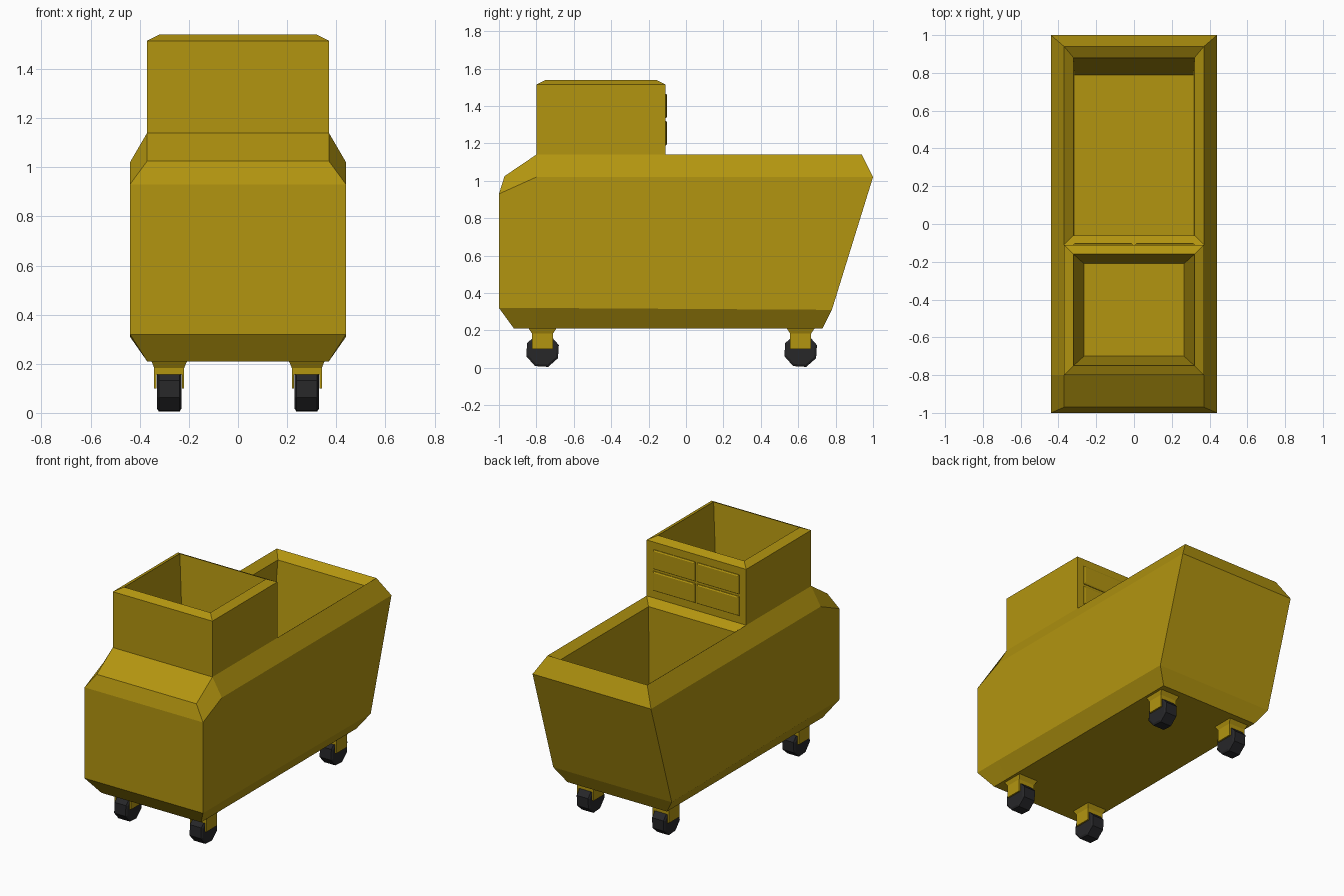
import bpy, bmesh, math

if "Cube" in bpy.data.objects:
    bpy.data.objects.remove(bpy.data.objects["Cube"])


def material(name, col):
    m = bpy.data.materials.new(name)
    m.diffuse_color = (*col, 1)
    m.use_nodes = True
    m.node_tree.nodes["Principled BSDF"].inputs["Base Color"].default_value = m.diffuse_color
    return m


MUSTARD = material("mustard_paint", (0.45, 0.30, 0.005))
RUBBER = material("black_rubber", (0.020, 0.020, 0.022))


def ring(hx, y0, y1, z, cx=0):
    return [(cx - hx, y0, z), (cx + hx, y0, z), (cx + hx, y1, z), (cx - hx, y1, z)]


def loft(bm, rings, cap_start=False, cap_end=False):
    """Bridge a list of point rings, optionally closing the ends."""
    vs = [[bm.verts.new(p) for p in r] for r in rings]
    n = len(vs[0])
    for a, b in zip(vs, vs[1:]):
        for i in range(n):
            j = (i + 1) % n
            bm.faces.new((a[i], a[j], b[j], b[i]))
    if cap_start:
        bm.faces.new(vs[0][::-1])
    if cap_end:
        bm.faces.new(vs[-1])


def finish(bm, name, mat, recalc=False):
    bmesh.ops.remove_doubles(bm, verts=bm.verts, dist=0.0005)
    if recalc:
        bmesh.ops.recalc_face_normals(bm, faces=bm.faces)
    me = bpy.data.meshes.new(name)
    bm.to_mesh(me)
    bm.free()
    me.materials.append(mat)
    ob = bpy.data.objects.new(name, me)
    bpy.context.collection.objects.link(ob)
    return ob


# Cart body: six-point rings (front pair, side at the step, back pair)
def hull(hx, yf, ym, yb, zf, zm, zb):
    return [(-hx, yf, zf), (hx, yf, zf), (hx, ym, zm),
            (hx, yb, zb), (-hx, yb, zb), (-hx, ym, zm)]


bm = bmesh.new()
loft(bm, [hull(0.37, -0.92, -0.8, 0.73, 0.21, 0.21, 0.21),
          hull(0.44, -1.0, -0.8, 0.78, 0.32, 0.32, 0.31),
          hull(0.44, -1.0, -0.8, 1.0, 0.93, 1.02, 1.02),
          hull(0.37, -0.97, -0.8, 0.94, 1.025, 1.14, 1.14)], cap_start=True)
# sloped deck in front of the box
bm.faces.new([bm.verts.new(p) for p in
              [(-0.37, -0.97, 1.025), (0.37, -0.97, 1.025), (0.37, -0.8, 1.14), (-0.37, -0.8, 1.14)]])
# upright open box
loft(bm, [ring(0.37, -0.8, -0.11, 1.14), ring(0.37, -0.8, -0.11, 1.515),
          ring(0.32, -0.75, -0.16, 1.54), ring(0.265, -0.70, -0.21, 1.02)], cap_end=True)
# rear hopper
loft(bm, [ring(0.37, -0.11, 0.94, 1.14), ring(0.32, -0.06, 0.88, 1.10),
          ring(0.315, -0.06, 0.79, 0.42)], cap_end=True)
finish(bm, "cart_body", MUSTARD)

# Four raised panels on the back of the box
bm = bmesh.new()
for cx in (-0.163, 0.163):
    for z0, z1 in ((1.19, 1.32), (1.335, 1.465)):
        def plate(y, inset):
            h, a, b = 0.156 - inset, z0 + inset, z1 - inset
            return [(cx - h, y, a), (cx - h, y, b), (cx + h, y, b), (cx + h, y, a)]
        loft(bm, [plate(-0.112, 0), plate(-0.106, 0), plate(-0.101, 0.008)], cap_end=True)
finish(bm, "box_panels", MUSTARD)

# Casters
CZ, R = 0.092, 0.092


def wheel_ring(x, r, cx, cy):
    return [(cx + x, cy + r * math.cos(t), CZ + r * math.sin(t))
            for t in (math.radians(-26 + 45 * i) for i in range(8))]


for side, cx in (("left", -0.28), ("right", 0.28)):
    for end, cy in (("front", -0.767), ("back", 0.613)):
        bm = bmesh.new()
        loft(bm, [wheel_ring(x, r, cx, cy) for x, r in
                  ((-0.049, R - 0.012), (-0.042, R), (0.042, R), (0.049, R - 0.012))], True, True)
        finish(bm, f"{end}_{side}_wheel", RUBBER, True)
        bm = bmesh.new()
        # flared mount and crown, then two fork cheeks
        loft(bm, [ring(0.073, cy - 0.075, cy + 0.075, 0.212, cx),
                  ring(0.061, cy - 0.056, cy + 0.056, 0.183, cx),
                  ring(0.061, cy - 0.056, cy + 0.056, 0.156, cx)], True, True)
        for s in (-1, 1):
            loft(bm, [ring(0.005, cy - 0.056, cy + 0.056, z, cx + s * 0.056)
                      for z in (0.156, 0.10)], True, True)
        finish(bm, f"{end}_{side}_fork", MUSTARD, True)
